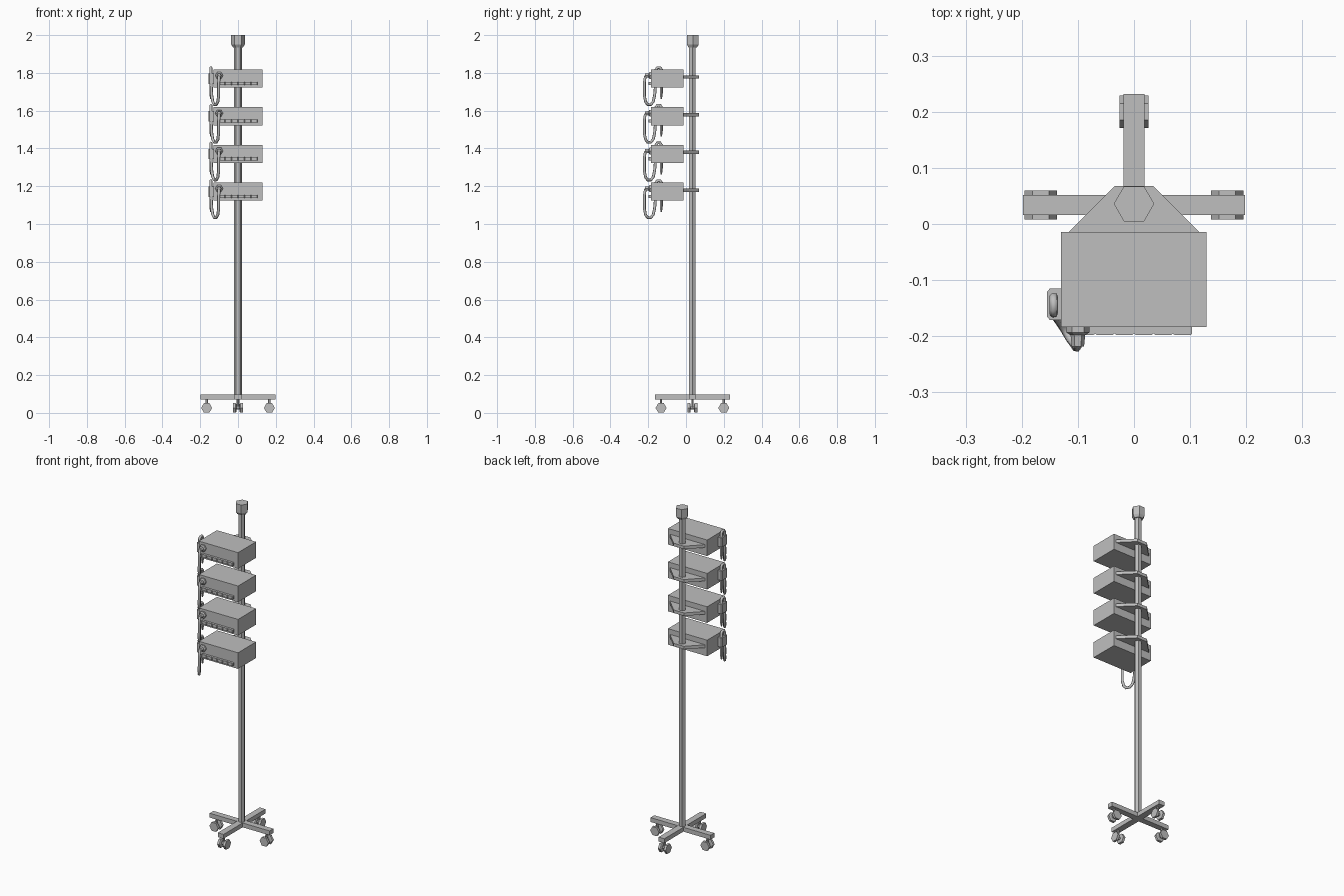
import bpy, bmesh, math
from mathutils import Matrix, Vector

if "Cube" in bpy.data.objects:
    bpy.data.objects.remove(bpy.data.objects["Cube"])

GREY = (0.52, 0.52, 0.52, 1)
mat = bpy.data.materials.new("plain grey")
mat.use_nodes = True
mat.diffuse_color = GREY
mat.node_tree.nodes["Principled BSDF"].inputs["Base Color"].default_value = GREY

CY = 0.034  # pole position in y


def finish(name, bm):
    bmesh.ops.recalc_face_normals(bm, faces=bm.faces)
    me = bpy.data.meshes.new(name)
    bm.to_mesh(me)
    bm.free()
    me.materials.append(mat)
    ob = bpy.data.objects.new(name, me)
    bpy.context.collection.objects.link(ob)
    return ob


def box(name, lo, hi):
    bm = bmesh.new()
    lo, hi = Vector(lo), Vector(hi)
    m = Matrix.Translation((lo + hi) / 2) @ Matrix.Diagonal((*(hi - lo), 1))
    bmesh.ops.create_cube(bm, size=1, matrix=m)
    return finish(name, bm)


def turned(name, start, axis, rings, sides=6):
    """Hexagonal turned part: rings are (distance along axis, radius)."""
    bm = bmesh.new()
    axis = Vector(axis)
    u = Vector((0, 1, 0)) if abs(axis.x) > 0.5 else Vector((1, 0, 0))
    v = axis.cross(u)
    loops = []
    for d, r in rings:
        loops.append([bm.verts.new(Vector(start) + axis * d
                      + (u * math.cos(a) + v * math.sin(a)) * r)
                      for a in (math.tau * i / sides for i in range(sides))])
    for a, b in zip(loops, loops[1:]):
        for i in range(sides):
            j = (i + 1) % sides
            bm.faces.new((a[i], a[j], b[j], b[i]))
    bm.faces.new(loops[0])
    bm.faces.new(loops[-1])
    return finish(name, bm)


def prism(name, outline, z0, z1):
    bm = bmesh.new()
    face = bm.faces.new([bm.verts.new((x, y, z0)) for x, y in outline])
    ext = bmesh.ops.extrude_face_region(bm, geom=[face])["geom"]
    for g in ext:
        if isinstance(g, bmesh.types.BMVert):
            g.co.z = z1
    return finish(name, bm)


def tube(name, points, radius):
    cu = bpy.data.curves.new(name, "CURVE")
    cu.dimensions = "3D"
    cu.bevel_depth = radius
    cu.bevel_resolution = 1
    cu.use_fill_caps = True
    sp = cu.splines.new("POLY")
    sp.points.add(len(points) - 1)
    for p, co in zip(sp.points, points):
        p.co = (*co, 1)
    cu.materials.append(mat)
    ob = bpy.data.objects.new(name, cu)
    bpy.context.collection.objects.link(ob)
    return ob


# Pole and top cap
turned("pole", (0, CY, 0), (0, 0, 1), [(0.072, 0.02), (1.94, 0.02)])
turned("pole_cap", (0, CY + 0.002, 0), (0, 0, 1),
       [(1.935, 0.026), (1.95, 0.036), (2.0, 0.036)])

# Cross base
box("base_arm_side", (-0.198, CY - 0.018, 0.071), (0.198, CY + 0.018, 0.097))
box("base_arm_long", (-0.019, CY - 0.198, 0.071), (0.019, CY + 0.198, 0.097))

# Twin wheel casters under each arm end
for name, dx, dy in (("left", 1, 0), ("right", -1, 0), ("front", 0, -1), ("back", 0, 1)):
    hub = Vector((dx * 0.166, CY + dy * 0.166, 0.026))
    axle = Vector((abs(dy), abs(dx), 0))
    for s in (-1, 1):
        turned(f"{name}_wheel", hub, axle * s,
               [(0.009, 0.024), (0.012, 0.029), (0.026, 0.029)])
    turned(f"{name}_axle", hub, axle, [(-0.012, 0.009), (0.012, 0.009)])
    turned(f"{name}_caster_stem", hub, (0, 0, 1), [(0, 0.007), (0.05, 0.007)])

# Four stacked monitor units
for n in range(4):
    z = 1.722 - n * 0.1995
    box("unit_case", (-0.13, -0.184, z), (0.129, -0.014, z + 0.096))

    # Bracket from pole to case
    prism("unit_bracket", [(-0.117, -0.015), (0.117, -0.015),
                           (0.034, 0.068), (-0.034, 0.068)], z + 0.047, z + 0.065)

    # Row of six push buttons
    for i in range(6):
        x = (i - 2.5) * 0.0346
        prism("button", [(x - 0.0173, -0.183), (x + 0.0173, -0.183), (x + 0.0173, -0.195),
                         (x + 0.014, -0.198), (x - 0.014, -0.198), (x - 0.0173, -0.195)],
              z + 0.014, z + 0.031)

    # Socket and cable plug
    turned("plug_socket", (-0.1, -0.182, z + 0.064), (0, -1, 0),
           [(0, 0.021), (0.011, 0.021), (0.016, 0.013), (0.036, 0.011)])

    # Holder on the right side of the case
    prism("cable_holder", [(-0.128, -0.171), (-0.128, -0.115), (-0.15, -0.115),
                           (-0.155, -0.121), (-0.155, -0.165), (-0.15, -0.171)],
          z + 0.02, z + 0.075)

    # Cable looping down from the plug and up over the holder
    path = [(-0.1, -0.205, 0.066), (-0.101, -0.216, 0.056), (-0.102, -0.22, 0.03),
            (-0.103, -0.22, -0.045), (-0.107, -0.214, -0.075), (-0.115, -0.203, -0.09),
            (-0.125, -0.186, -0.09), (-0.134, -0.173, -0.073), (-0.139, -0.166, -0.04),
            (-0.143, -0.16, 0.03), (-0.143, -0.159, 0.095), (-0.143, -0.152, 0.106),
            (-0.143, -0.137, 0.106), (-0.143, -0.13, 0.095), (-0.143, -0.13, -0.03)]
    tube("cable", [(x, y, z + h) for x, y, h in path], 0.008)
    turned("cable_end", (-0.143, -0.131, z), (0, 0, -1),
           [(-0.02, 0.009), (0.035, 0.009), (0.06, 0.004)])
